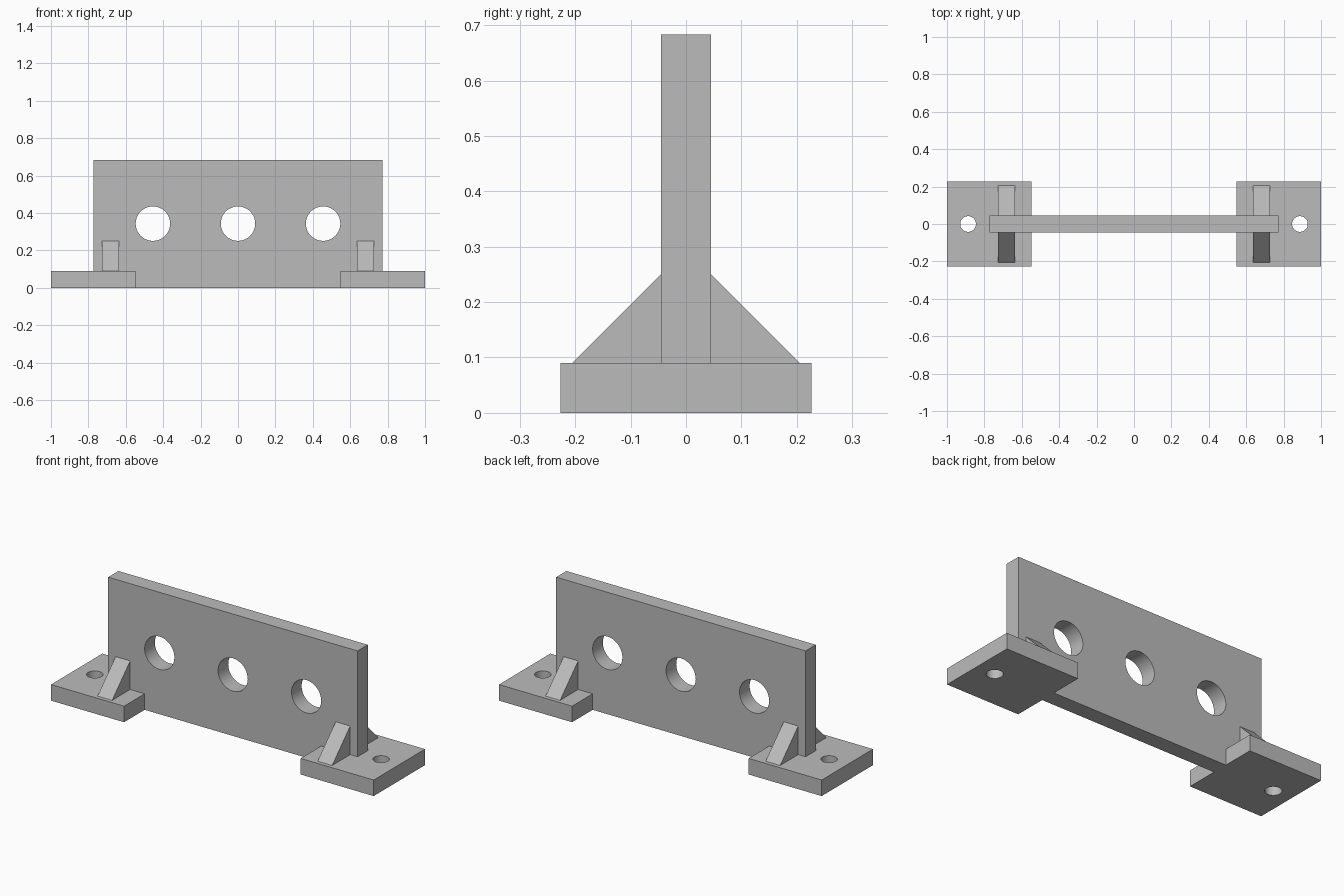
import bpy, bmesh, math
from mathutils import Matrix, Vector

if "Cube" in bpy.data.objects:
    bpy.data.objects.remove(bpy.data.objects["Cube"], do_unlink=True)

# Main dimensions
BASE_H = 0.09
BASE_IN, BASE_OUT, BASE_HALF = 0.547, 1.0, 0.227
WALL_X, WALL_HALF, WALL_TOP = 0.773, 0.045, 0.683
RIB_X, RIB_HALF, RIB_REACH, RIB_TOP = 0.682, 0.045, 0.205, 0.25

grey = bpy.data.materials.new("plain_grey")
grey.use_nodes = True
grey.diffuse_color = (0.5, 0.5, 0.5, 1)
grey.node_tree.nodes["Principled BSDF"].inputs["Base Color"].default_value = (0.5, 0.5, 0.5, 1)


def prism(name, points, offset):
    """Extrude a closed outline along an offset vector."""
    bm = bmesh.new()
    face = bm.faces.new([bm.verts.new(p) for p in points])
    out = bmesh.ops.extrude_face_region(bm, geom=[face])
    bmesh.ops.translate(bm, vec=offset,
                        verts=[v for v in out["geom"] if isinstance(v, bmesh.types.BMVert)])
    bmesh.ops.recalc_face_normals(bm, faces=bm.faces)
    return link(name, bm)


def link(name, bm):
    mesh = bpy.data.meshes.new(name)
    bm.to_mesh(mesh)
    bm.free()
    mesh.materials.append(grey)
    obj = bpy.data.objects.new(name, mesh)
    bpy.context.collection.objects.link(obj)
    return obj


def drill(obj, centre, radius, axis):
    """Cut a round through hole along an axis."""
    bm = bmesh.new()
    turn = Vector((0, 0, 1)).rotation_difference(Vector(axis)).to_matrix().to_4x4()
    bmesh.ops.create_cone(bm, cap_ends=True, segments=64, radius1=radius, radius2=radius,
                          depth=0.5, matrix=Matrix.Translation(centre) @ turn)
    cutter = link("hole_cutter", bm)
    cutter.hide_render = True
    mod = obj.modifiers.new("hole", 'BOOLEAN')
    mod.object, mod.operation, mod.solver = cutter, 'DIFFERENCE', 'EXACT'
    bpy.context.view_layer.objects.active = obj
    bpy.ops.object.modifier_apply(modifier=mod.name)
    bpy.data.objects.remove(cutter, do_unlink=True)


def smooth(obj):
    bpy.ops.object.select_all(action='DESELECT')
    obj.select_set(True)
    bpy.context.view_layer.objects.active = obj
    bpy.ops.object.shade_smooth_by_angle(angle=math.radians(30))


# Upright panel, notched at the bottom corners to sit on the feet
half = [(BASE_IN, 0), (BASE_IN, BASE_H), (WALL_X, BASE_H), (WALL_X, WALL_TOP)]
outline = half + [(-x, z) for x, z in reversed(half)]
panel = prism("upright_panel", [(x, -WALL_HALF, z) for x, z in outline], (0, 2 * WALL_HALF, 0))
for x in (-0.455, 0, 0.455):
    drill(panel, (x, 0, 0.343), 0.092, (0, 1, 0))
smooth(panel)

for side, sx in (("left", 1), ("right", -1)):
    # Foot plate with a bolt hole
    corners = [(BASE_IN, -1), (BASE_OUT, -1), (BASE_OUT, 1), (BASE_IN, 1)]
    foot = prism(f"{side}_foot_plate", [(sx * x, y * BASE_HALF, 0) for x, y in corners],
                 (0, 0, BASE_H))
    drill(foot, (sx * 0.887, 0, 0), 0.042, (0, 0, 1))
    smooth(foot)

    # Triangular gussets in front of and behind the panel
    for end, sy in (("front", -1), ("back", 1)):
        tri = [(WALL_HALF, BASE_H), (RIB_REACH, BASE_H), (WALL_HALF, RIB_TOP)]
        prism(f"{side}_{end}_gusset", [(sx * RIB_X - RIB_HALF, sy * y, z) for y, z in tri],
              (2 * RIB_HALF, 0, 0))
